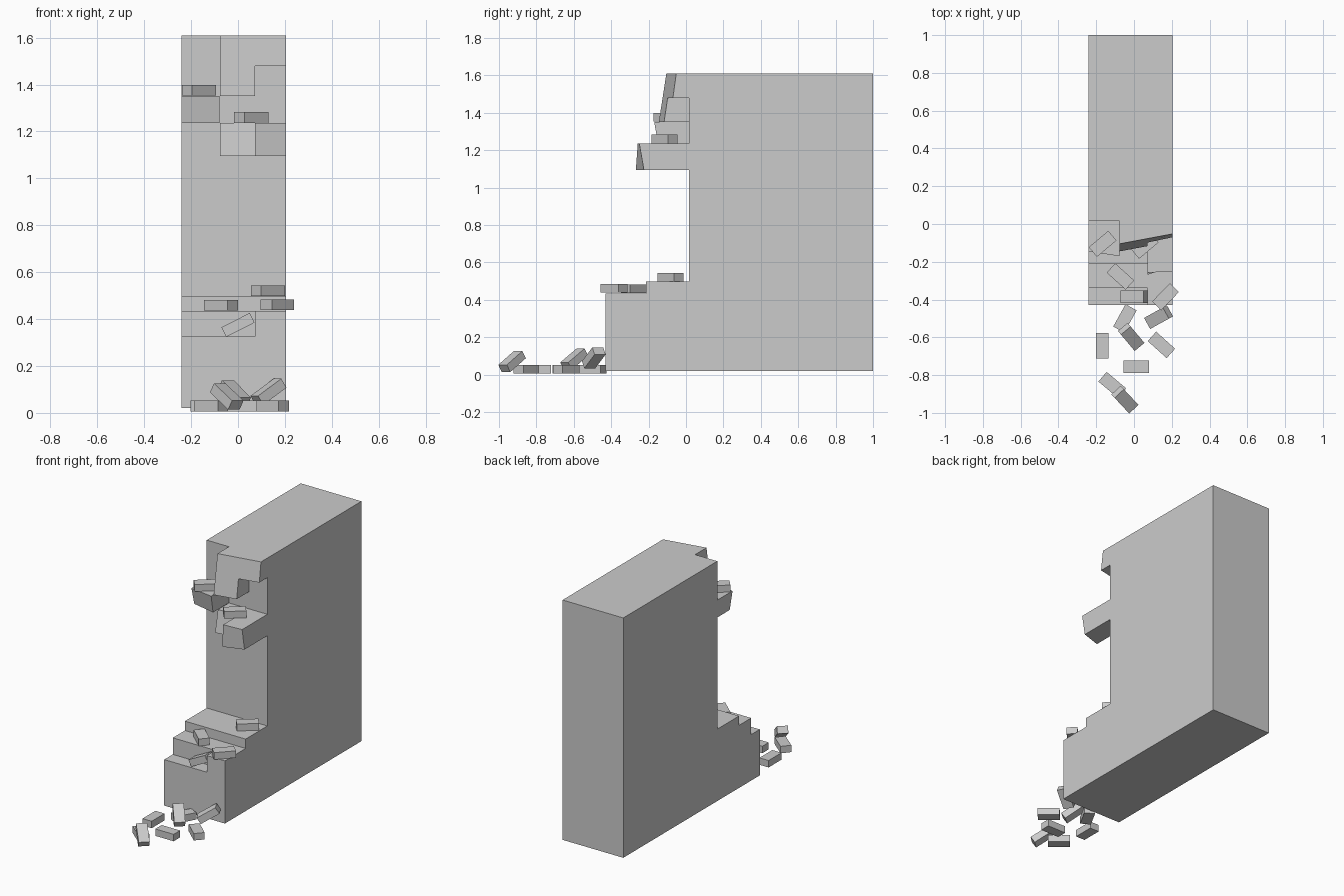
import bpy, bmesh
from math import radians

if "Cube" in bpy.data.objects:
    bpy.data.objects.remove(bpy.data.objects["Cube"])

XL, XR, XN, BACK = -0.24, 0.205, 0.072, 0.015


def loft(name, a, b):
    """Solid between two matching outlines a and b."""
    bm = bmesh.new()
    va = [bm.verts.new(p) for p in a]
    vb = [bm.verts.new(p) for p in b]
    n = len(a)
    bm.faces.new(va)
    bm.faces.new(vb[::-1])
    for i in range(n):
        j = (i + 1) % n
        bm.faces.new((va[j], va[i], vb[i], vb[j]))
    bmesh.ops.recalc_face_normals(bm, faces=bm.faces)
    me = bpy.data.meshes.new(name)
    bm.to_mesh(me)
    bm.free()
    ob = bpy.data.objects.new(name, me)
    bpy.context.collection.objects.link(ob)
    return ob


def box(name, loc, size, rot=(0, 0, 0)):
    bpy.ops.mesh.primitive_cube_add(size=1, location=loc, rotation=rot)
    ob = bpy.context.object
    ob.name = name
    ob.scale = size
    return ob


def chunk(name, outline):
    """Broken masonry: rough front outline (x, y, z) run back to the wall."""
    return loft(name, outline, [(x, BACK + 0.002, z) for x, y, z in outline])


# Wall with stepped foot
profile = [(1, 0.02), (1, 1.61), (BACK, 1.61), (BACK, 0.497), (-0.213, 0.497),
           (-0.213, 0.435), (-0.43, 0.435), (-0.43, 0.02)]
wall = loft("broken_wall", [(XL, y, z) for y, z in profile],
            [(XR, y, z) for y, z in profile])

# Lower ledge broken out of the foot
cutter = box("ledge_cutter", ((XN - 0.5) / 2, -0.44, 0.425), (XN + 0.5, 0.2, 0.2))
cutter.hide_render = True
mod = wall.modifiers.new("ledge", 'BOOLEAN')
mod.operation, mod.solver, mod.object = 'DIFFERENCE', 'EXACT', cutter
bpy.context.view_layer.objects.active = wall
bpy.ops.object.modifier_apply(modifier="ledge")
bpy.data.objects.remove(cutter)

# Masonry still hanging from the upper wall
chunk("top_chunk", [(-0.077, -0.105, 1.61), (XR, -0.052, 1.61), (XR, -0.07, 1.48),
                    (XN, -0.098, 1.48), (XN, -0.117, 1.352), (-0.077, -0.145, 1.352)])
chunk("left_chunk", [(XL, -0.145, 1.352), (-0.078, -0.17, 1.352),
                     (-0.078, -0.15, 1.237), (XL, -0.115, 1.237)])
chunk("middle_chunk", [(-0.077, -0.10, 1.237), (XN, -0.09, 1.237),
                       (XN, -0.11, 1.095), (-0.077, -0.13, 1.095)])
chunk("right_chunk", [(XN, -0.258, 1.237), (XR, -0.25, 1.237),
                      (XR, -0.225, 1.095), (XN, -0.268, 1.095)])

# Loose bricks: x, y, z, yaw, pitch
bricks = [
    (-0.166, -0.105, 1.376, 40, 0), (0.057, -0.115, 1.260, 40, 0),
    (-0.072, -0.278, 0.459, -42, 0), (0.128, -0.083, 0.521, 40, 0),
    (0.167, -0.385, 0.461, 46, 0), (0.0, -0.385, 0.375, 0, 27),
    (-0.048, -0.500, 0.029, 61, 0), (0.130, -0.493, 0.090, 29, 33),
    (-0.015, -0.598, 0.083, -50, -33), (0.145, -0.640, 0.029, -42, 0),
    (-0.168, -0.645, 0.029, 90, 0), (0.013, -0.755, 0.029, 0, 0),
    (-0.115, -0.852, 0.029, -40, 0), (-0.048, -0.930, 0.070, -47, -33),
]
for i, (x, y, z, yaw, pitch) in enumerate(bricks):
    box(f"brick_{i + 1}", (x, y, z), (0.135, 0.067, 0.046),
        (0, radians(-pitch), radians(yaw)))
